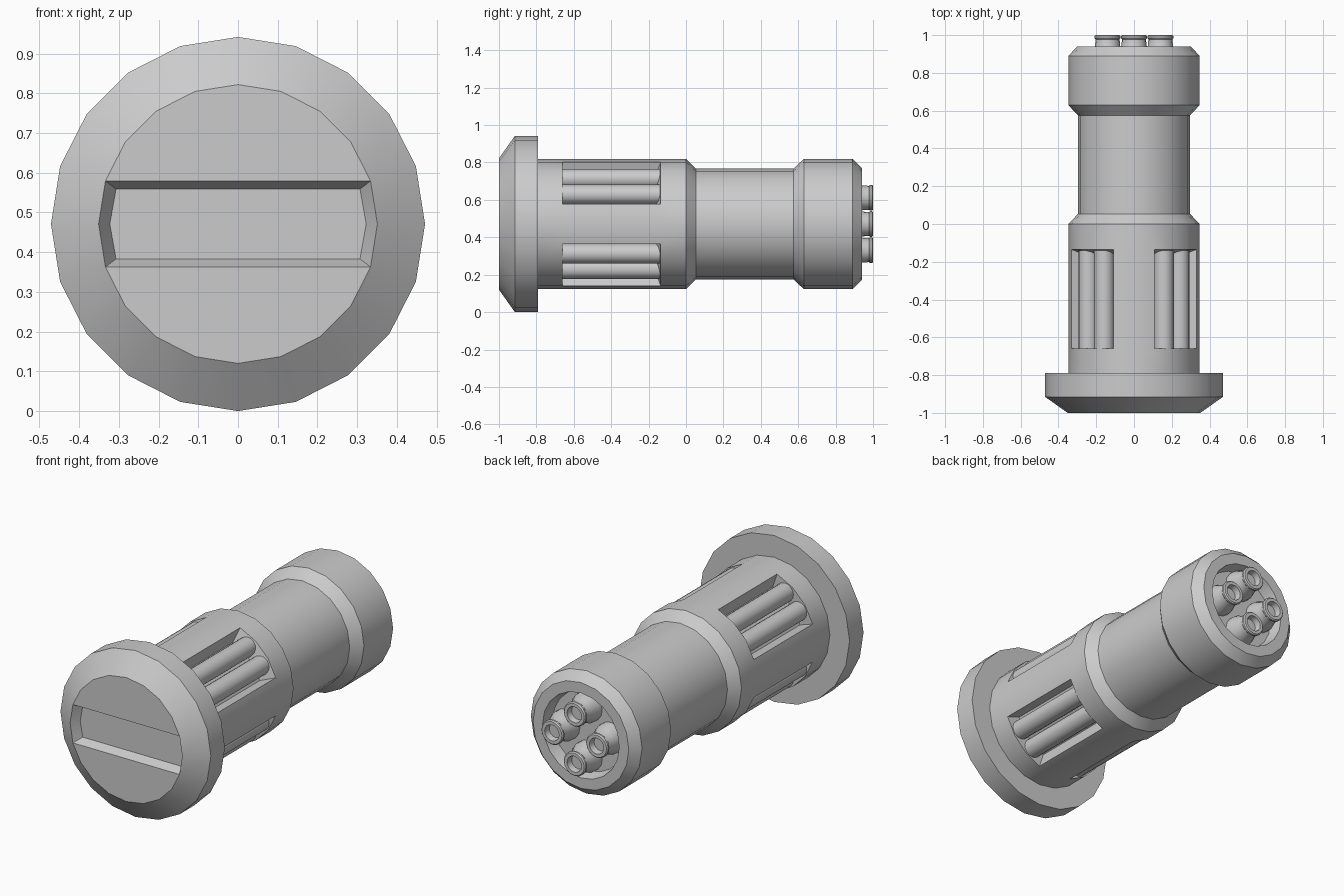
import bpy, bmesh
from math import sin, cos, tau, radians
from mathutils import Vector

if "Cube" in bpy.data.objects:
    bpy.data.objects.remove(bpy.data.objects["Cube"])

AXIS_Z = 0.471


def lathe(bm, profile, segs, x=0.0, z=0.0):
    """Revolve (y, radius) pairs around a y-parallel axis; returns face strips and end caps."""
    rings = [[bm.verts.new((x + r * cos(tau * k / segs), y, z + r * sin(tau * k / segs)))
              for k in range(segs)] for y, r in profile]
    strips = [[bm.faces.new((a[k], a[(k + 1) % segs], b[(k + 1) % segs], b[k]))
               for k in range(segs)] for a, b in zip(rings, rings[1:])]
    caps = [bm.faces.new(rings[0]), bm.faces.new(rings[-1])]
    return rings, strips, caps


def sink(bm, faces, move):
    """Extrude a patch of faces and reposition the new vertices to make a recess."""
    res = bmesh.ops.extrude_face_region(bm, geom=faces)
    for v in [g for g in res["geom"] if isinstance(g, bmesh.types.BMVert)]:
        v.co = move(v.co)
    bmesh.ops.delete(bm, geom=[f for f in faces if f.is_valid], context='FACES')


def finish(bm, name):
    bmesh.ops.recalc_face_normals(bm, faces=bm.faces)
    mesh = bpy.data.meshes.new(name)
    bm.to_mesh(mesh)
    bm.free()
    obj = bpy.data.objects.new(name, mesh)
    obj.location.z = AXIS_Z
    bpy.context.collection.objects.link(obj)
    bpy.ops.object.select_all(action='DESELECT')
    obj.select_set(True)
    bpy.context.view_layer.objects.active = obj
    bpy.ops.object.shade_smooth_by_angle(angle=radians(30))


# Housing: flanged front, windowed body, narrow neck, rear collar with socket
WIN_FRONT, WIN_BACK = -0.66, -0.135
housing = [(-1, 0.351), (-0.915, 0.471), (-0.79, 0.471), (-0.79, 0.348),
           (WIN_FRONT, 0.348), (WIN_BACK, 0.348), (0, 0.348), (0.053, 0.297),
           (0.575, 0.297), (0.63, 0.348), (0.89, 0.348), (0.94, 0.30),
           (0.94, 0.24), (0.87, 0.225)]
bm = bmesh.new()
rings, strips, caps = lathe(bm, housing, 20)

# Front slot: split the cap across and sink the middle band
front = rings[0]
for a, b in ((1, 9), (19, 11)):
    bmesh.ops.connect_verts(bm, verts=[front[a], front[b]])
slot = [f for f in bm.faces if front[0] in f.verts and front[10] in f.verts]
sink(bm, slot, lambda c: Vector((c.x * 0.92, c.y + 0.05, c.z * 0.81)))


# Four windows, each three facets wide, with a sloped rear wall
def window_floor(c):
    y = c.y - 0.03 if c.y > -0.4 else c.y
    return Vector((c.x * 0.76, y, c.z * 0.76))


for q in range(4):
    sink(bm, [strips[4][q * 5 + i] for i in (1, 2, 3)], window_floor)
finish(bm, "housing")

# Pairs of rods lying in each window
bm = bmesh.new()
for q in range(4):
    for deg in (33.2, 56.8):
        a = radians(90 * q + deg)
        lathe(bm, [(WIN_FRONT - 0.01, 0.053), (WIN_BACK - 0.005, 0.053)],
              16, 0.288 * cos(a), 0.288 * sin(a))
finish(bm, "window_rods")

# Four hollow nozzles in the rear socket
nozzle = [(0.86, 0.085), (0.90, 0.085), (0.945, 0.066), (0.978, 0.064), (0.984, 0.069),
          (0.994, 0.069), (1.0, 0.063), (1.0, 0.045), (0.965, 0.040)]
bm = bmesh.new()
for q in range(4):
    a = radians(90 * q)
    lathe(bm, nozzle, 16, 0.14 * cos(a), 0.14 * sin(a))
finish(bm, "rear_nozzles")
